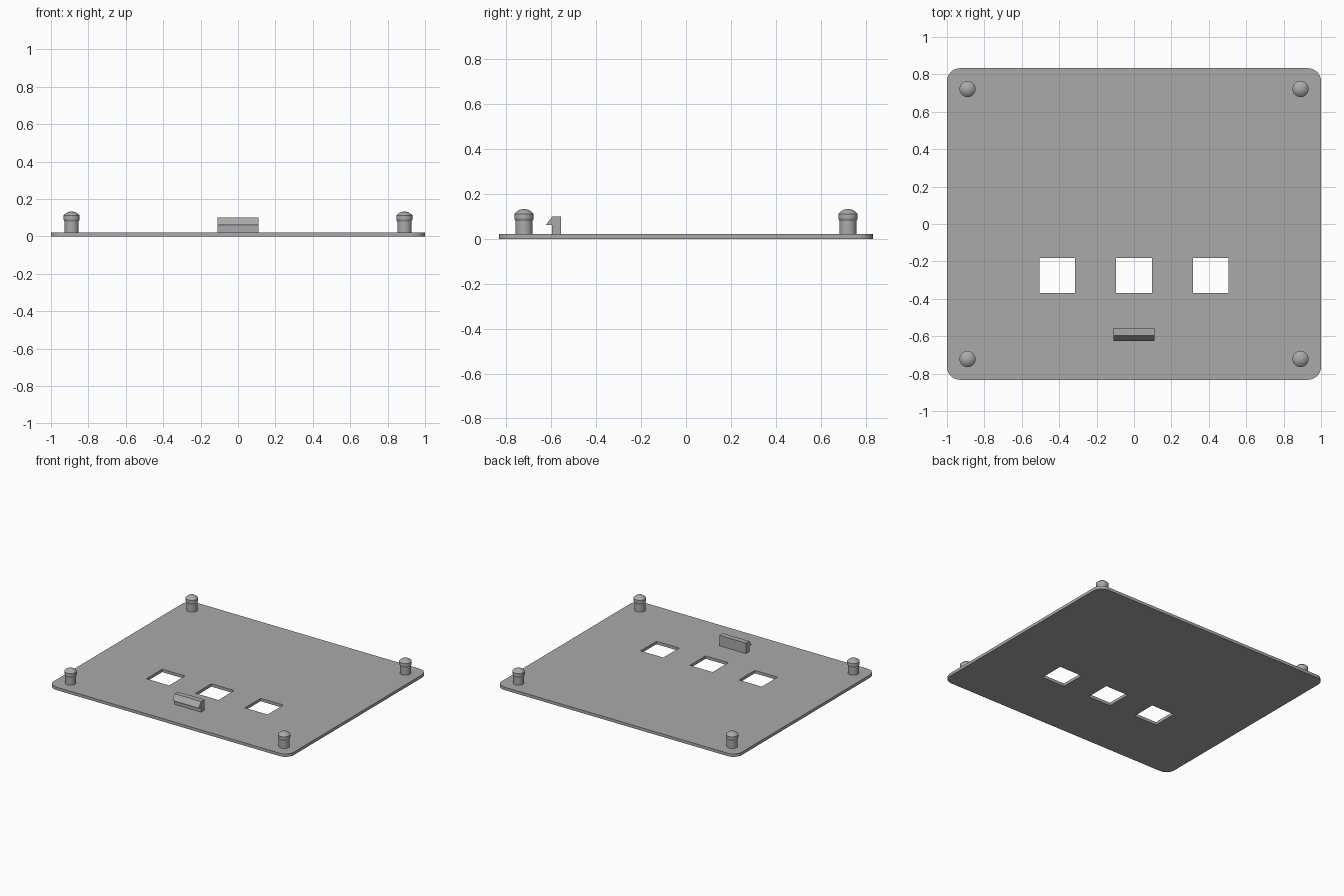
import bpy, bmesh, math
from mathutils import Matrix

if "Cube" in bpy.data.objects:
    bpy.data.objects.remove(bpy.data.objects["Cube"])

grey = bpy.data.materials.new("plain grey")
grey.diffuse_color = (0.4, 0.4, 0.4, 1)
grey.use_nodes = True
grey.node_tree.nodes["Principled BSDF"].inputs["Base Color"].default_value = grey.diffuse_color
T = 0.022  # plate thickness


def finish(name, bm, smooth=False):
    bmesh.ops.recalc_face_normals(bm, faces=bm.faces)
    me = bpy.data.meshes.new(name)
    bm.to_mesh(me)
    bm.free()
    me.materials.append(grey)
    ob = bpy.data.objects.new(name, me)
    bpy.context.collection.objects.link(ob)
    if smooth:
        bpy.context.view_layer.objects.active = ob
        ob.select_set(True)
        bpy.ops.object.shade_smooth_by_angle(angle=math.radians(25))
        ob.select_set(False)
    return ob


def prism(name, pts, offset, smooth=False):
    bm = bmesh.new()
    f = bm.faces.new([bm.verts.new(p) for p in pts])
    r = bmesh.ops.extrude_face_region(bm, geom=[f])
    vs = [g for g in r["geom"] if isinstance(g, bmesh.types.BMVert)]
    bmesh.ops.translate(bm, vec=offset, verts=vs)
    return finish(name, bm, smooth)


# rounded plate
W, D, R, N = 1.0, 0.833, 0.07, 8
outline = []
for k, (sx, sy) in enumerate([(1, 1), (-1, 1), (-1, -1), (1, -1)]):
    for i in range(N + 1):
        a = math.pi / 2 * (k + i / N)
        outline.append((sx * (W - R) + R * math.cos(a),
                        sy * (D - R) + R * math.sin(a), 0))
plate = prism("plate", outline, (0, 0, T), True)

# three square windows cut through the plate
bm = bmesh.new()
for x in (-0.41, 0, 0.41):
    bmesh.ops.create_cube(bm, size=1, matrix=Matrix.Translation((x, -0.275, 0))
                          @ Matrix.Diagonal((0.19, 0.188, 0.2, 1)))
cutter = finish("window_cutter", bm)
cutter.hide_render = True
mod = plate.modifiers.new("windows", 'BOOLEAN')
mod.object = cutter
mod.solver = 'EXACT'
bpy.context.view_layer.objects.active = plate
bpy.ops.object.modifier_apply(modifier="windows")
bpy.data.objects.remove(cutter)

# snap pegs: turned profile (radius, height)
profile = [(0, T - 0.005), (0.038, T - 0.005), (0.038, 0.08), (0.043, 0.09), (0.043, 0.112),
           (0.034, 0.121), (0.02, 0.13), (0, 0.134)]
for sx, side in ((-1, "left"), (1, "right")):
    for sy, end in ((-1, "front"), (1, "back")):
        bm = bmesh.new()
        vs = [bm.verts.new((r, 0, z)) for r, z in profile]
        es = [bm.edges.new(p) for p in zip(vs, vs[1:])]
        bmesh.ops.spin(bm, geom=vs + es, axis=(0, 0, 1), cent=(0, 0, 0),
                       angle=2 * math.pi, steps=32, use_duplicate=False)
        bmesh.ops.remove_doubles(bm, verts=bm.verts, dist=1e-4)
        bmesh.ops.translate(bm, vec=(sx * 0.89, sy * 0.722, 0), verts=bm.verts)
        finish("peg_%s_%s" % (end, side), bm, True)

# barbed latch near the front edge
latch = [(-0.556, T - 0.005), (-0.556, 0.101), (-0.596, 0.101),
         (-0.625, 0.061), (-0.598, 0.061), (-0.598, T - 0.005)]
prism("latch", [(-0.11, y, z) for y, z in latch], (0.22, 0, 0))
